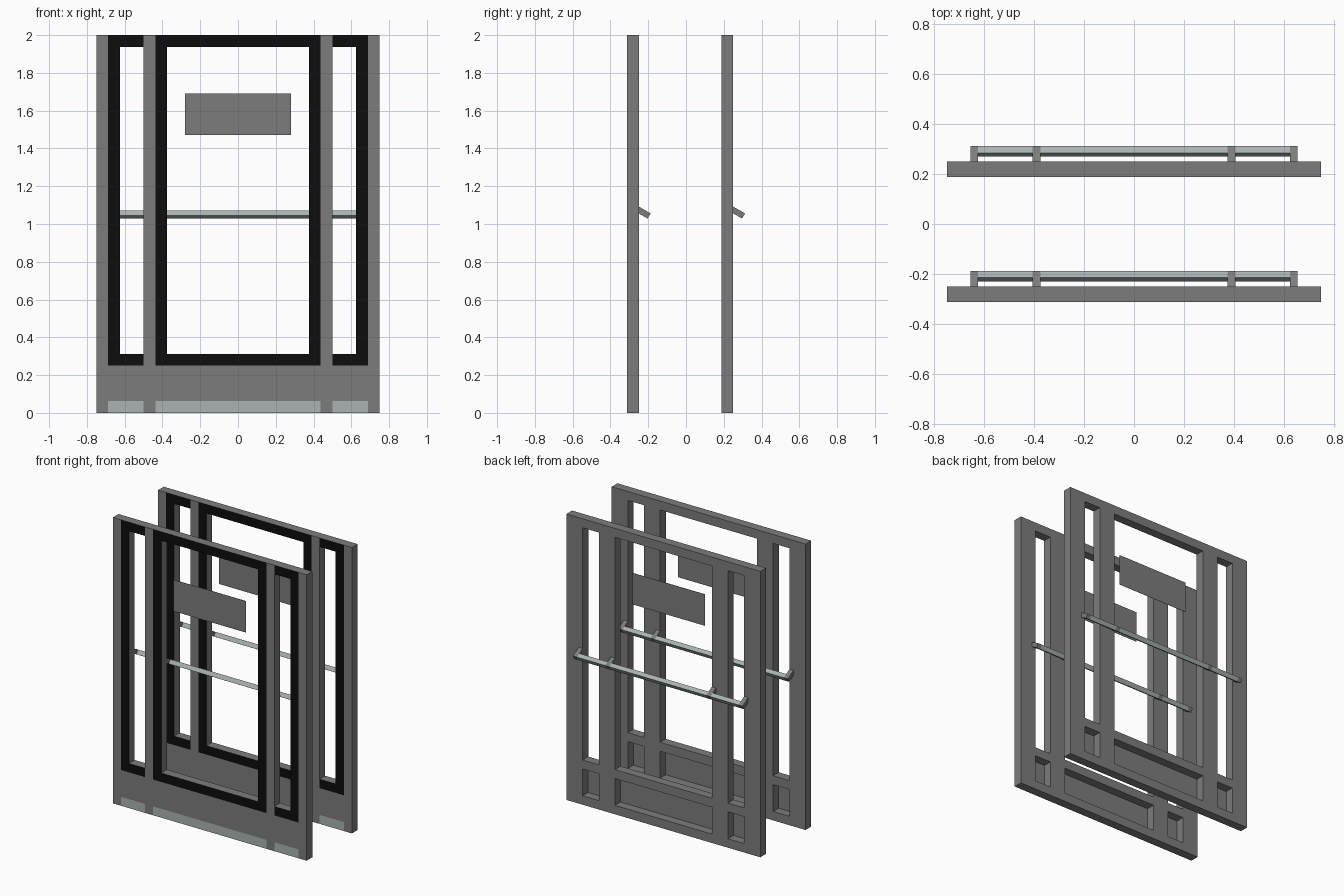
import bpy, bmesh, math
from mathutils import Vector

if "Cube" in bpy.data.objects:
    bpy.data.objects.remove(bpy.data.objects["Cube"])

U = 1 / 16  # basic module


def material(name, rgb):
    m = bpy.data.materials.new(name)
    m.diffuse_color = (*rgb, 1)
    m.use_nodes = True
    m.node_tree.nodes["Principled BSDF"].inputs["Base Color"].default_value = m.diffuse_color
    return m


GREY = material("mid_grey", (0.205, 0.203, 0.207))
BLACK = material("black_trim", (0.004, 0.004, 0.004))
LIGHT = material("pale_metal", (0.40, 0.45, 0.44))


def finish(bm, name, mats):
    bmesh.ops.recalc_face_normals(bm, faces=bm.faces)
    mesh = bpy.data.meshes.new(name)
    bm.to_mesh(mesh)
    bm.free()
    for m in mats:
        mesh.materials.append(m)
    ob = bpy.data.objects.new(name, mesh)
    bpy.context.collection.objects.link(ob)
    return ob


def prism(name, profile, x0, x1, mat):
    """Extrude a (y, z) profile along x."""
    bm = bmesh.new()
    f = bm.faces.new([bm.verts.new((x0, y, z)) for y, z in profile])
    ext = bmesh.ops.extrude_face_region(bm, geom=[f])
    vs = [g for g in ext["geom"] if isinstance(g, bmesh.types.BMVert)]
    bmesh.ops.translate(bm, verts=vs, vec=(x1 - x0, 0, 0))
    return finish(bm, name, [mat])


def box(name, x0, x1, y0, y1, z0, z1, mat):
    return prism(name, [(y0, z0), (y1, z0), (y1, z1), (y0, z1)], x0, x1, mat)


half = [6 * U, 7 * U, 8 * U, 10 * U, 11 * U, 12 * U]
XS = [-x for x in reversed(half)] + half
ZS = [0, U, 4 * U, 5 * U, 31 * U, 32 * U]


def is_hole(x, z):
    a = abs(x)
    return (a < 6 * U or 8 * U < a < 10 * U) and (U < z < 4 * U or 5 * U < z < 31 * U)


def door_frame(name, y):
    """Slab with window and pocket openings, coloured on its front face."""
    bm = bmesh.new()
    grid = {(i, k): bm.verts.new((x, y, z)) for i, x in enumerate(XS) for k, z in enumerate(ZS)}
    for i in range(len(XS) - 1):
        for k in range(len(ZS) - 1):
            if not is_hole((XS[i] + XS[i + 1]) / 2, (ZS[k] + ZS[k + 1]) / 2):
                bm.faces.new([grid[p] for p in ((i, k), (i + 1, k), (i + 1, k + 1), (i, k + 1))])
    ext = bmesh.ops.extrude_face_region(bm, geom=bm.faces[:], use_keep_orig=True)
    vs = [g for g in ext["geom"] if isinstance(g, bmesh.types.BMVert)]
    bmesh.ops.translate(bm, verts=vs, vec=(0, U, 0))
    for f in bm.faces:
        if all(abs(v.co.y - y) < 1e-5 for v in f.verts):
            c = f.calc_center_median()
            a = abs(c.x)
            if not (a > 11 * U or 7 * U < a < 8 * U):
                f.material_index = 1 if c.z > 4 * U else (2 if c.z < U else 0)
    return finish(bm, name, [GREY, BLACK, LIGHT])


def door(tag, y):
    back = y + U
    door_frame(tag + "_frame", y)
    # kick panels closing the front of the lower pockets
    for n, (x0, x1) in enumerate([(-10 * U, -8 * U), (-6 * U, 6 * U), (8 * U, 10 * U)]):
        box(f"{tag}_kick_panel_{n}", x0, x1, y, y + 0.002, U, 4 * U, GREY)
    # blank notice plate in the main window
    box(tag + "_notice_plate", -0.28, 0.28, y, y + 0.002, 1.47, 1.69, GREY)
    # sloping handrail behind, carried by four brackets
    d = Vector((math.cos(math.radians(30)), -math.sin(math.radians(30))))
    n = Vector((d.y, -d.x))
    t = U / 2
    tip = Vector((y + 2 * U, 1.056))
    low = tip + n * t
    slope = d.y / d.x
    bracket = [tip, low,
               (back, low.y + (back - low.x) * slope),
               (back, tip.y + (back - tip.x) * slope)]
    for k, (x0, x1) in enumerate([(6 * U, 6.5 * U), (10 * U, 10.5 * U)]):
        prism(f"{tag}_bracket_right_{k}", bracket, x0, x1, GREY)
        prism(f"{tag}_bracket_left_{k}", bracket, -x1, -x0, GREY)
    rail = [tip, low, low - d * t, tip - d * t]
    for k, (x0, x1) in enumerate([(-10 * U, -6.5 * U), (-6 * U, 6 * U), (6.5 * U, 10 * U)]):
        prism(f"{tag}_handrail_{k}", rail, x0, x1, LIGHT)


door("front_door", -5 * U)
door("rear_door", 3 * U)
